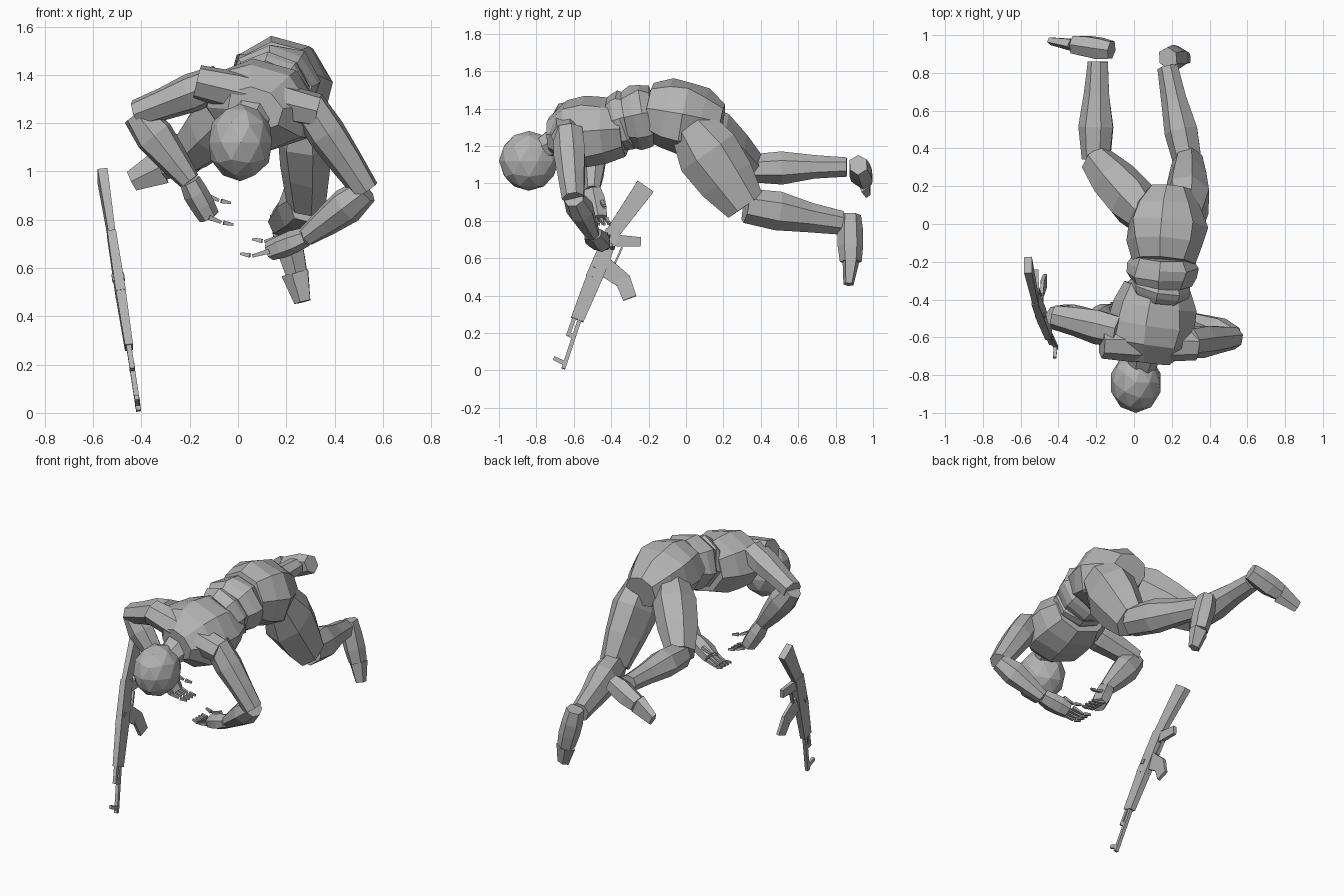
import bpy
import bmesh
import math
import random
from mathutils import Vector

random.seed(4)
cube = bpy.data.objects.get("Cube")
if cube:
    bpy.data.objects.remove(cube, do_unlink=True)

grey = bpy.data.materials.new("plain grey")
grey.use_nodes = True
grey.diffuse_color = (0.45, 0.45, 0.45, 1)
shader = grey.node_tree.nodes["Principled BSDF"]
shader.inputs["Base Color"].default_value = grey.diffuse_color

ACROSS = Vector((1, 0, 0))
ALONG = Vector((0, 1, 0))
ROLLED = Vector((1, 0, -0.3))   # the trunk leans towards its left side

# Thickness of a part from its start to its end
UPPER_ARM = (0.9, 1, 0.85, 0.7)
FOREARM = (0.75, 1, 0.8, 0.55)
THIGH = (0.7, 1, 0.9, 0.65)
SHIN = (0.85, 1, 0.75, 0.6)
RIBS = (0.5, 0.95, 1, 0.95, 0.75)
HIPS = (0.8, 1, 1.05, 0.9, 0.55)
BARREL = (0.85, 1, 1, 0.85)
TAPER = (1, 0.6)


def finish(name, bm):
    bmesh.ops.recalc_face_normals(bm, faces=bm.faces)
    mesh = bpy.data.meshes.new(name)
    bm.to_mesh(mesh)
    bm.free()
    mesh.materials.append(grey)
    obj = bpy.data.objects.new(name, mesh)
    bpy.context.collection.objects.link(obj)


def loft(name, start, end, width, depth, profile, ref, sides=7, rough=0.06):
    """Faceted body between two points; width is the radius towards ref."""
    bm = bmesh.new()
    start, end = Vector(start), Vector(end)
    axis = (end - start).normalized()
    u = (ref - axis * ref.dot(axis)).normalized()
    v = axis.cross(u)
    rings = []
    for i, scale in enumerate(profile):
        centre = start.lerp(end, i / (len(profile) - 1))
        ring = []
        for k in range(sides):
            angle = math.tau * (k + 0.5) / sides
            size = scale * (1.04 + random.uniform(-rough, rough))
            offset = u * math.cos(angle) * width + v * math.sin(angle) * depth
            ring.append(bm.verts.new(centre + offset * size))
        rings.append(ring)
    for a, b in zip(rings, rings[1:]):
        for k in range(sides):
            n = (k + 1) % sides
            bm.faces.new((a[k], a[n], b[n], b[k]))
    bm.faces.new(rings[0])
    bm.faces.new(rings[-1])
    finish(name, bm)


# Head and neck
head = bmesh.new()
bmesh.ops.create_icosphere(head, subdivisions=2, radius=0.16)
bmesh.ops.scale(head, vec=(0.86, 1, 1), verts=head.verts)
bmesh.ops.translate(head, vec=(0.01, -0.84, 1.12), verts=head.verts)
finish("head", head)
loft("neck", (0.06, -0.66, 1.24), (0.03, -0.8, 1.17), 0.1, 0.09, TAPER, ROLLED)

# Trunk, from shoulders to hips
loft("shoulders", (-0.17, -0.63, 1.37), (0.33, -0.64, 1.25), 0.09, 0.08, BARREL, ALONG)
loft("chest", (0.07, -0.73, 1.26), (0.13, -0.33, 1.29), 0.23, 0.18, RIBS, ROLLED, sides=8)
loft("belly", (0.13, -0.38, 1.32), (0.15, -0.29, 1.35), 0.16, 0.16, BARREL, ROLLED, sides=8)
loft("waist", (0.15, -0.32, 1.34), (0.16, -0.17, 1.37), 0.18, 0.17, BARREL, ROLLED, sides=8)
loft("pelvis", (0.16, -0.2, 1.39), (0.19, 0.19, 1.32), 0.2, 0.175, HIPS, ROLLED, sides=8)

# Left arm
shoulder = Vector((0.29, -0.63, 1.28))
elbow = Vector((0.53, -0.6, 0.92))
wrist = Vector((0.28, -0.5, 0.73))
left_knuckles = Vector((0.13, -0.45, 0.67))
loft("left_upper_arm", shoulder, elbow, 0.085, 0.08, UPPER_ARM, ALONG)
loft("left_forearm", elbow, wrist, 0.07, 0.075, FOREARM, ALONG)
loft("left_palm", wrist, left_knuckles, 0.06, 0.045, BARREL, ALONG, sides=6)

# Right arm
shoulder = Vector((-0.08, -0.57, 1.37))
elbow = Vector((-0.42, -0.49, 1.24))
wrist = Vector((-0.2, -0.5, 0.96))
right_knuckles = Vector((-0.12, -0.47, 0.81))
loft("right_upper_arm", shoulder, elbow, 0.09, 0.08, UPPER_ARM, ALONG)
loft("right_forearm", elbow, wrist, 0.07, 0.08, FOREARM, ALONG)
loft("right_palm", wrist, right_knuckles, 0.06, 0.05, BARREL, ALONG, sides=6)


# Curled fingers and thumbs, each in two separate joints
def digit(name, root, reach, curl):
    middle = root + reach
    loft(name + "_base", root, middle, 0.014, 0.014, TAPER, ALONG, sides=4)
    loft(name + "_tip", middle + curl * 0.2, middle + curl, 0.012, 0.012, TAPER, ALONG, sides=4)


def hand(side, knuckles, reach, curl, thumb_offset):
    for i in range(4):
        spread = Vector((0, 0.03 * (i - 1.5), 0))
        digit(f"{side}_finger_{i + 1}", knuckles + spread, reach, curl)
    digit(f"{side}_thumb", knuckles + thumb_offset, reach, curl)


hand("left", left_knuckles, Vector((-0.07, 0.01, -0.02)),
     Vector((-0.05, 0.01, 0.01)), Vector((0.05, 0.02, 0.06)))
hand("right", right_knuckles, Vector((0.05, 0.01, -0.02)),
     Vector((0.05, 0.01, -0.01)), Vector((-0.01, 0.02, 0.09)))

# Left leg, thigh pointing down
hip = Vector((0.28, 0.02, 1.31))
knee = Vector((0.285, 0.32, 0.88))
ankle = Vector((0.18, 0.83, 0.79))
heel = Vector((0.18, 0.88, 0.83))
ball = Vector((0.24, 0.88, 0.58))
toe = Vector((0.27, 0.87, 0.46))
loft("left_thigh", hip, knee, 0.12, 0.17, THIGH, ACROSS)
loft("left_shin", knee, ankle, 0.09, 0.105, SHIN, ACROSS)
loft("left_foot", heel, ball, 0.06, 0.065, BARREL, ACROSS, sides=6)
loft("left_toes", ball, toe, 0.06, 0.045, TAPER, ACROSS, sides=5)

# Right leg, thigh swung outwards
hip = Vector((0.09, 0.01, 1.36))
knee = Vector((-0.2, 0.34, 1.08))
ankle = Vector((-0.19, 0.86, 1.09))
heel = Vector((-0.12, 0.92, 1.1))
ball = Vector((-0.32, 0.95, 1.02))
toe = Vector((-0.44, 0.97, 0.96))
loft("right_thigh", hip, knee, 0.13, 0.145, THIGH, ACROSS)
loft("right_shin", knee, ankle, 0.09, 0.085, SHIN, ACROSS)
loft("right_foot", heel, ball, 0.06, 0.065, BARREL, ALONG, sides=6)
loft("right_toes", ball, toe, 0.035, 0.075, TAPER, ALONG, sides=5)

# Rifle frame: distance up from the muzzle, and drop towards the grip side
BORE = Vector((-0.14, 0.41, 0.91))
DROP = Vector((0.06, 0.91, -0.41))
MUZZLE = Vector((-0.41, -0.66, 0))


def bar(name, start, end, half, end_half, thick=0.01):
    """Four-sided rifle part that tapers from half to end_half."""
    a, b = [MUZZLE + BORE * up + DROP * down for up, down in (start, end)]
    corner = math.sqrt(2)
    loft("rifle_" + name, a, b, thick * corner, half * corner,
         (1, end_half / half), ACROSS, sides=4, rough=0)


bar("stock", (0.77, -0.06), (1.08, 0), 0.035, 0.05, thick=0.014)
bar("receiver", (0.52, -0.05), (0.79, -0.06), 0.043, 0.038, thick=0.02)
bar("handguard", (0.28, -0.04), (0.54, -0.05), 0.034, 0.042, thick=0.016)
bar("pistol_grip", (0.75, -0.03), (0.8, 0.1), 0.03, 0.024, thick=0.013)
bar("magazine_top", (0.6, -0.03), (0.57, 0.11), 0.05, 0.04)
bar("magazine_bottom", (0.58, 0.09), (0.5, 0.17), 0.04, 0.036)
bar("trigger_guard", (0.73, 0.02), (0.64, 0.02), 0.005, 0.005)
bar("bolt_handle", (0.57, -0.07), (0.6, -0.07), 0.01, 0.01, thick=0.025)
bar("barrel", (0.01, 0), (0.3, -0.03), 0.01, 0.01)
bar("gas_tube", (0.18, -0.05), (0.3, -0.06), 0.01, 0.01)
bar("gas_block", (0.19, -0.06), (0.19, -0.01), 0.012, 0.012)
bar("front_sight", (0.04, 0), (0.04, -0.07), 0.012, 0.01)
